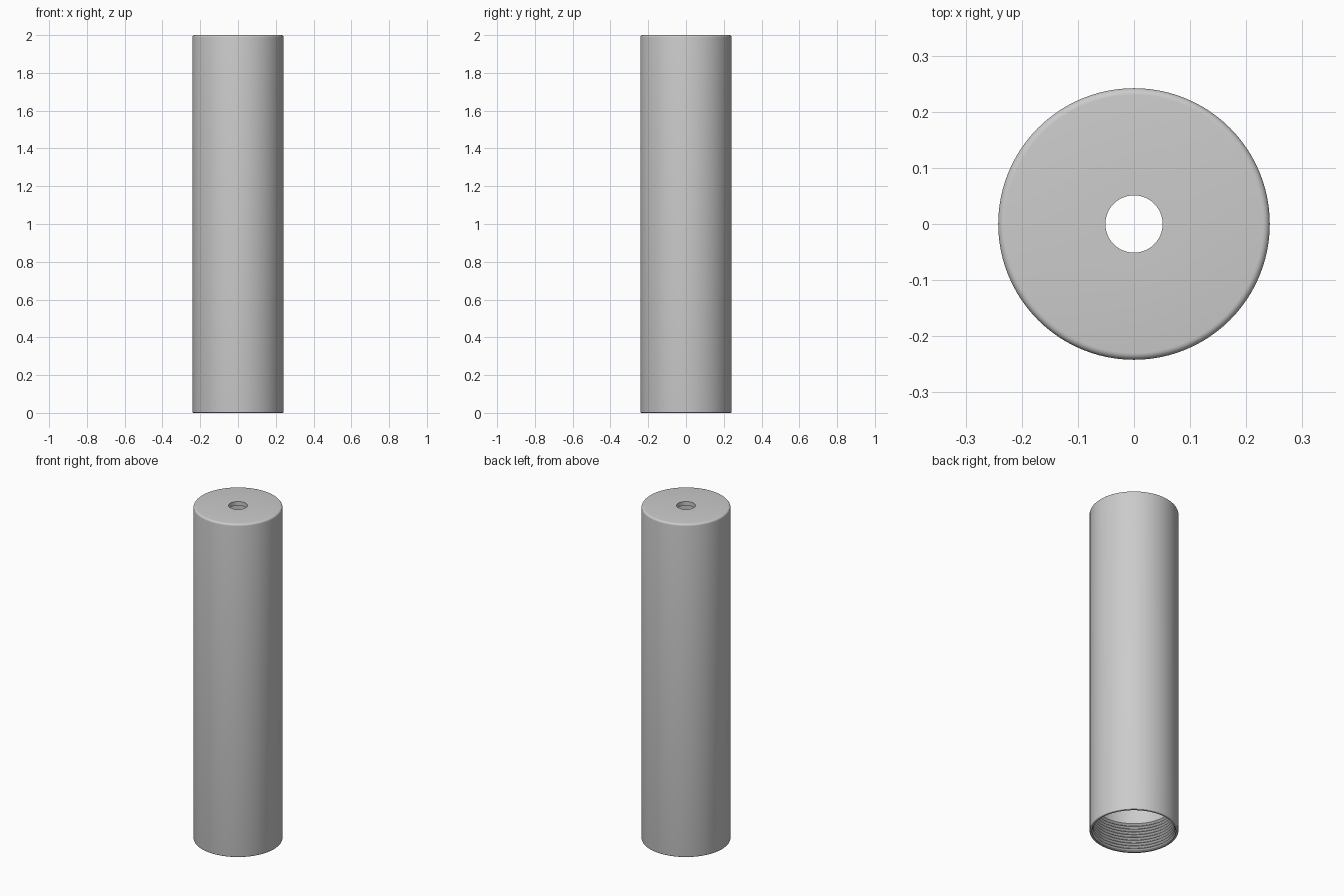
import bpy, bmesh, math

cube = bpy.data.objects.get("Cube")
if cube:
    bpy.data.objects.remove(cube, do_unlink=True)

SEGMENTS = 96
HEIGHT, OUTER, BORE, HOLE = 2.0, 0.242, 0.222, 0.051
CAP, ROUND = 0.025, 0.012
THREADS, PITCH, DEPTH = 10, 0.0175, 0.011

metal = bpy.data.materials.new("light_grey_metal")
metal.use_nodes = True
colour = (0.6, 0.6, 0.6, 1.0)
metal.diffuse_color = colour
metal.node_tree.nodes["Principled BSDF"].inputs["Base Color"].default_value = colour


def fillet(r, z, size, start, steps=5):
    """Quarter-circle points around (r, z), from the start angle."""
    angles = [math.radians(start + 90 * i / steps) for i in range(steps + 1)]
    return [(r + size * math.cos(a), z + size * math.sin(a)) for a in angles]


# Closed wall section: outer wall, rounded cap, hole, bore, threads, rim
profile = fillet(OUTER - 0.005, 0.005, 0.005, -90)
profile += fillet(OUTER - ROUND, HEIGHT - ROUND, ROUND, 0)
profile += [(HOLE, HEIGHT), (HOLE, HEIGHT - CAP), (BORE, HEIGHT - CAP)]
for i in range(THREADS, 0, -1):
    profile += [(BORE, i * PITCH), (BORE + DEPTH, (i - 0.5) * PITCH)]
profile += [(BORE + 0.006, 0)]


def lathe(name, section):
    bm = bmesh.new()
    rings = []
    for s in range(SEGMENTS):
        a = math.tau * s / SEGMENTS
        rings.append([bm.verts.new((r * math.cos(a), r * math.sin(a), z))
                      for r, z in section])
    count = len(section)
    for s in range(SEGMENTS):
        here, there = rings[s], rings[(s + 1) % SEGMENTS]
        for i in range(count):
            j = (i + 1) % count
            bm.faces.new((here[i], there[i], there[j], here[j]))
    bmesh.ops.recalc_face_normals(bm, faces=bm.faces)
    mesh = bpy.data.meshes.new(name)
    bm.to_mesh(mesh)
    bm.free()
    mesh.materials.append(metal)
    obj = bpy.data.objects.new(name, mesh)
    bpy.context.collection.objects.link(obj)
    return obj


tube = lathe("threaded_tube", profile)
bpy.ops.object.select_all(action="DESELECT")
tube.select_set(True)
bpy.context.view_layer.objects.active = tube
bpy.ops.object.shade_smooth_by_angle(angle=math.radians(30))
